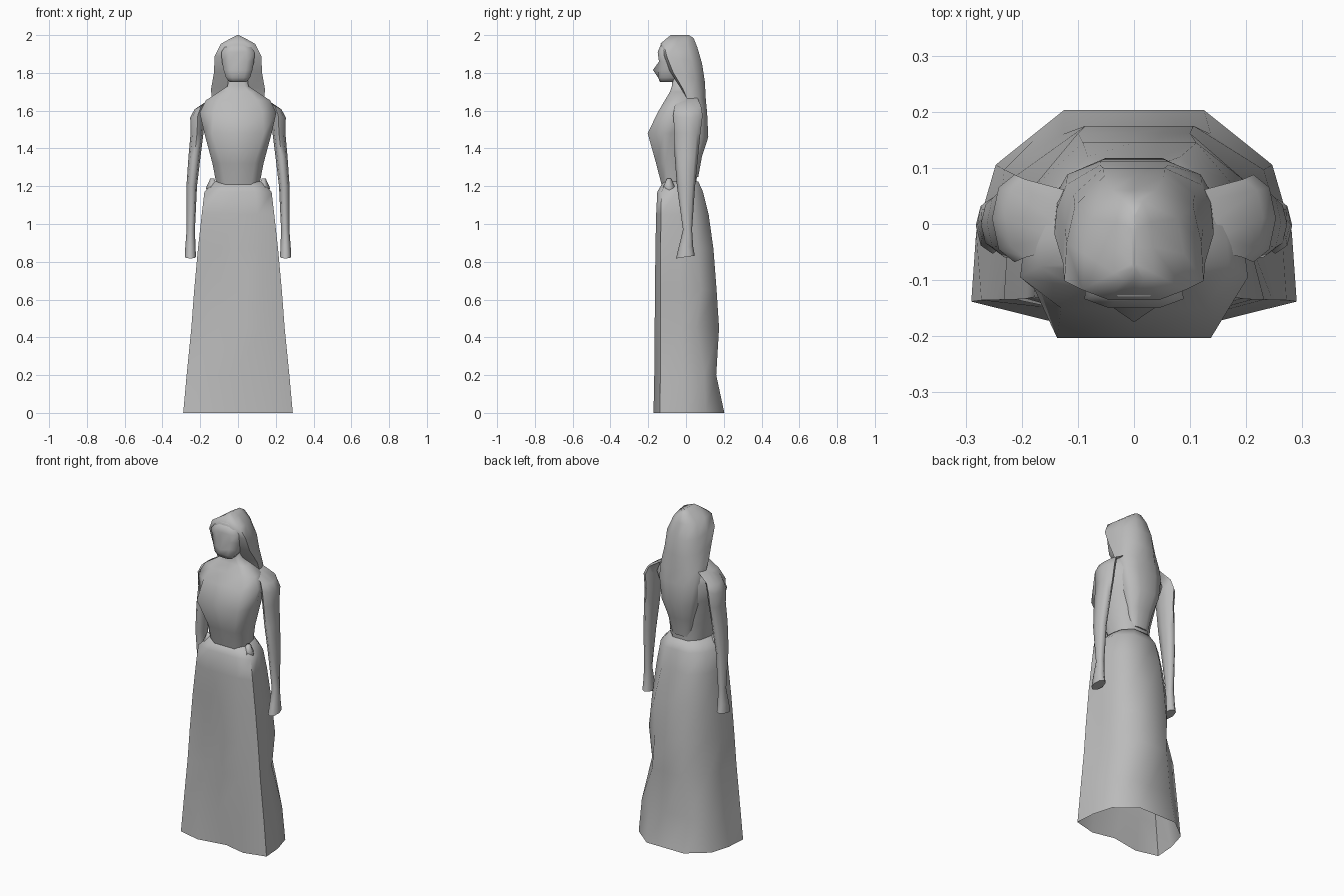
import bpy, bmesh, math

grey = bpy.data.materials.new("stone_grey")
grey.diffuse_color = (0.5, 0.5, 0.5, 1)

# Half outline as (fraction of half width, fraction from front to back)
HALF = [(0, 0), (.53, 0), (1, .09), (.97, .42), (.85, .74), (.43, 1), (0, 1)]


def outline(z, w, yf, yb, corner=.53, slant=0, side=.09):
    """Twelve-sided horizontal ring; slant lowers the back and lifts the front."""
    half = list(HALF)
    half[1] = (corner, 0)
    half[2] = (1, side)
    pts = half + [(-fx, t) for fx, t in half[-2:0:-1]]
    mid = (yf + yb) / 2
    return [(fx * w, yf + t * (yb - yf), z - slant * (yf + t * (yb - yf) - mid)) for fx, t in pts]


def loft(name, rings, caps=(True, True), angle=75):
    bm = bmesh.new()
    rows = [[bm.verts.new(p) for p in ring] for ring in rings]
    n = len(rows[0])
    for a, b in zip(rows, rows[1:]):
        for i in range(n):
            j = (i + 1) % n
            bm.faces.new((a[i], a[j], b[j], b[i]))
    if caps[0]:
        bm.faces.new(rows[0][::-1])
    if caps[1]:
        bm.faces.new(rows[-1])
    bmesh.ops.recalc_face_normals(bm, faces=bm.faces)
    mesh = bpy.data.meshes.new(name)
    bm.to_mesh(mesh)
    bm.free()
    mesh.materials.append(grey)
    ob = bpy.data.objects.new(name, mesh)
    bpy.context.collection.objects.link(ob)
    bpy.ops.object.select_all(action='DESELECT')
    ob.select_set(True)
    bpy.context.view_layer.objects.active = ob
    bpy.ops.object.shade_smooth_by_angle(angle=math.radians(angle))
    return ob


# Skirt, open at the hem
skirt = [outline(*r) for r in [
    (0, .29, -.172, .203), (.2, .272, -.168, .19), (.45, .247, -.166, .175),
    (.65, .232, -.164, .162), (.87, .212, -.162, .145), (1.05, .192, -.158, .12),
    (1.17, .178, -.152, .09), (1.225, .12, -.12, .065)]]

# Folds: ring -> {point: (shift x, shift y)}
FOLDS = {
    0: {0: (.02, .03)},
    1: {0: (-.03, .02), 11: (-.02, .02), 5: (.02, -.03), 6: (.02, -.03), 7: (-.01, -.03), 9: (.02, 0)},
    2: {11: (.03, .035), 3: (-.025, 0), 4: (-.02, -.03), 7: (.02, 0), 9: (.025, 0)},
    3: {11: (.03, .035), 3: (-.02, 0), 8: (.02, -.02)},
    4: {0: (-.04, 0), 11: (.02, .025), 5: (.02, 0)},
    5: {6: (0, -.02)}}
for r, shifts in FOLDS.items():
    for i, (dx, dy) in shifts.items():
        x, y, z = skirt[r][i]
        skirt[r][i] = (x + dx, y + dy, z)
loft("skirt", skirt, (False, True))

# Torso from waist to neck
loft("torso", [outline(*r) for r in [
    (1.19, .11, -.125, .055, .6, 0, .15), (1.32, .135, -.158, .06, .65, 0, .22),
    (1.48, .178, -.203, .09, .77, 0, .3), (1.59, .203, -.15, .1, .64, 0, .22),
    (1.655, .17, -.112, .09, .6, 0, .18), (1.7, .1, -.085, .07, .6),
    (1.73, .055, -.075, .05, .6), (1.79, .05, -.075, .04, .6)]])

# Face with a small nose
face = [outline(*r) for r in [
    (1.752, .045, -.138, -.02, .5), (1.775, .064, -.148, 0, .5), (1.815, .076, -.146, .02, .55),
    (1.86, .085, -.143, .03, .55), (1.91, .088, -.15, .03, .5), (1.962, .055, -.128, .02, .5)]]
face[2][0] = (0, -.175, 1.815)
loft("face", face)

# Long hair falling over the back
loft("hair", [outline(*r) for r in [
    (1.25, .06, .03, .065), (1.36, .085, .03, .085), (1.46, .115, .03, .118),
    (1.6, .14, .02, .112, .53, .3), (1.69, .142, -.03, .105, .53, .5),
    (1.78, .127, -.085, .1, .6, .3), (1.87, .124, -.12, .085, .6, .2),
    (1.945, .092, -.135, .06, .5, .1), (1.985, .035, -.1, .04, .5), (2.0, .004, -.08, .015, .5)]])

# Shoulders, arms and hands: z, centre x, centre y, half width, half depth, tilt
ARM = [(1.67, .12, .01, .03, .05, .3), (1.625, .195, .01, .035, .07, .5), (1.575, .213, .01, .04, .078, .3),
       (1.48, .217, .008, .034, .068, 0), (1.36, .23, .002, .032, .062, 0), (1.2, .245, 0, .028, .048, 0),
       (.97, .25, .008, .022, .024, 0), (.88, .252, 0, .027, .038, 0), (.825, .252, -.003, .03, .05, 0)]
for side, label in ((1, "right"), (-1, "left")):
    rings = []
    for z, cx, cy, rx, ry, tilt in ARM:
        ring = []
        for k in range(8):
            a = k * math.tau / 8
            c, s = math.cos(a), math.sin(a)
            dz = .15 * s * ry if z < .85 else 0
            ring.append((side * (cx + rx * c), cy + ry * s, z - tilt * rx * c + dz))
        rings.append(ring)
    loft(label + "_arm", rings)

# Small sash knots at the sides of the waist
for side, label in ((1, "right"), (-1, "left")):
    loft(label + "_sash_knot", [
        [(side * (.135 + r * math.cos(k * math.tau / 5)), -.09 + r * math.sin(k * math.tau / 5), z)
         for k in range(5)] for z, r in ((1.15, .02), (1.19, .035), (1.24, .012))])
